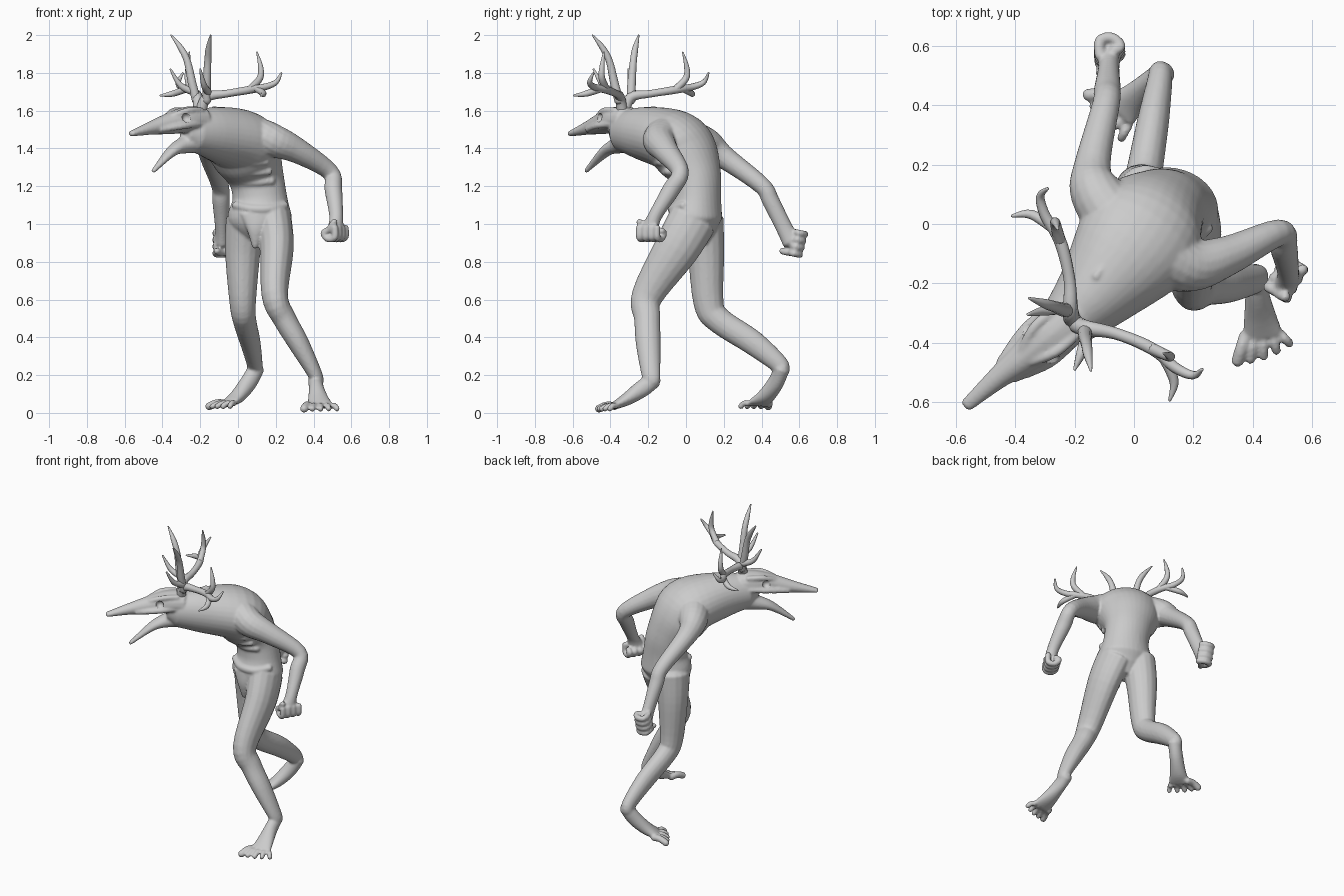
import bpy, bmesh, math
from mathutils import Vector as V

grey = bpy.data.materials.new("bone grey")
grey.diffuse_color = (0.6, 0.6, 0.6, 1)
X, Z = V((1, 0, 0)), V((0, 0, 1))
SH = V((.76, -.65, 0))      # shoulder line
HEAD = V((.65, -.76, 0))    # across the head


def smooth_path(rows, steps):
    """Catmull-Rom through rows (x, y, z, side radius[, depth radius])."""
    rows = [r if len(r) == 5 else (*r, r[3]) for r in rows]
    out, n = [], len(rows)
    for i in range(n - 1):
        a, b, c, d = rows[max(i - 1, 0)], rows[i], rows[i + 1], rows[min(i + 2, n - 1)]
        for k in range(steps):
            t = k / steps
            out.append([0.5 * (2 * q + (r - p) * t + (2 * p - 5 * q + 4 * r - s) * t * t
                               + (3 * q - p - 3 * r + s) * t ** 3) for p, q, r, s in zip(a, b, c, d)])
    return out + [list(rows[-1])]


def loft(bm, rows, side=X, side_end=None, sides=16, steps=5):
    """Closed tube of elliptical rings with softly rounded ends."""
    rings = smooth_path(rows, steps)
    pos = [V(r[:3]) for r in rings]
    loops, n = [], len(rings)

    def ring(c, s, f, a, b):
        angles = [2 * math.pi * j / sides for j in range(sides)]
        loops.append([bm.verts.new(c + s * a * math.cos(t) + f * b * math.sin(t)) for t in angles])
    for i, r in enumerate(rings):
        t = (pos[min(i + 1, n - 1)] - pos[max(i - 1, 0)]).normalized()
        f = t.cross(side.lerp(side_end or side, i / (n - 1))).normalized()
        s = f.cross(t)
        end = t * min(r[3:]) * .6
        if i == 0:
            ring(pos[i] - end, s, f, r[3] / 2, r[4] / 2)
        ring(pos[i], s, f, r[3], r[4])
        if i == n - 1:
            ring(pos[i] + end, s, f, r[3] / 2, r[4] / 2)
    for a, b in zip(loops, loops[1:]):
        for j in range(sides):
            k = (j + 1) % sides
            bm.faces.new((a[j], a[k], b[k], b[j]))
    bm.faces.new(loops[0][::-1])
    bm.faces.new(loops[-1])


def finish(bm, name, voxel=None):
    bmesh.ops.recalc_face_normals(bm, faces=bm.faces)
    me = bpy.data.meshes.new(name)
    bm.to_mesh(me)
    bm.free()
    me.materials.append(grey)
    me.shade_smooth()
    ob = bpy.data.objects.new(name, me)
    bpy.context.collection.objects.link(ob)
    if voxel:
        m = ob.modifiers.new("fuse", 'REMESH')
        m.mode, m.voxel_size, m.use_smooth_shade = 'VOXEL', voxel, True
        m = ob.modifiers.new("soften", 'SMOOTH')
        m.factor, m.iterations = .5, 4
    return ob


body = bmesh.new()

# torso and neck
loft(body, [(.12, .055, .95, .12, .1), (.115, .05, 1.03, .17, .14), (.115, .06, 1.14, .145, .125),
            (.095, .055, 1.25, .15, .13), (.05, .005, 1.36, .19, .165), (.005, -.065, 1.44, .21, .165),
            (-.13, -.23, 1.48, .14, .14), (-.24, -.34, 1.49, .09, .105)], X, SH, sides=32)
# spine ridge
loft(body, [(.12, .178, 1.05, .012), (.09, .15, 1.37, .016), (.04, .045, 1.53, .018), (-.13, -.18, 1.615, .012)])
# rib folds, mostly sunk into the chest
for i in range(3):
    c = V((.095, .055, 1.235)).lerp(V((.05, -.01, 1.34)), i / 2)
    s, f = V((.9, -.44, 0)) * (.14 + .015 * i), V((-.44, -.85, -.12)) * (.115 + .015 * i)
    arc = [c + s * math.cos(k * .5) + f * math.sin(k * .5) for k in range(1, 6)]
    loft(body, [(*p, .022) for p in arc], Z)
# waist rim and loincloth flap
loft(body, [(.25, -.01, 1.1, .022), (.17, -.065, 1.08, .025), (.07, -.065, 1.08, .025), (-.015, -.01, 1.1, .022)], Z)
loft(body, [(.1, -.06, 1.05, .09, .03), (.095, -.065, .97, .05, .03), (.09, -.055, .88, .016, .018)])

# left leg and foot, stepping forward
loft(body, [(.185, .035, 1.02, .1, .13), (.205, -.05, .87, .09, .12), (.195, -.205, .62, .07, .084),
            (.245, -.205, .5, .062, .07), (.32, -.2, .37, .056, .066), (.41, -.185, .2, .038, .05),
            (.415, -.175, .16, .036, .042)])
loft(body, [(.41, -.165, .175, .04), (.415, -.23, .13, .04, .046), (.425, -.31, .075, .055, .035),
            (.435, -.375, .04, .07, .022)])
# right leg and foot, trailing
loft(body, [(.04, .085, 1.02, .105, .115), (.025, .105, .85, .094, .098), (.025, .12, .58, .07, .08),
            (.035, .175, .49, .062, .07), (.065, .35, .375, .054, .066), (.088, .49, .26, .042, .05),
            (.085, .5, .22, .04, .046)])
loft(body, [(.1, .51, .24, .042), (.055, .475, .16, .042, .046), (0, .425, .09, .052, .038),
            (-.045, .385, .055, .068, .023)], V((.45, -.89, 0)))
# fanned toes
for root, ahead in ((V((.435, -.37, .035)), V((.03, -1, 0))), (V((-.04, .385, .048)), V((-.93, -.35, 0)))):
    across = V((-ahead.y, ahead.x, 0))
    for i in range(5):
        r = .016 if i else .022
        base = root + across * (i - 2) * .029
        tip = root + across * (i - 2) * .045 + ahead * (.094 - .0035 * i * i) - Z * .016
        mid = (base + tip) / 2 + Z * .012
        loft(body, [(*p, r) for p in (base, mid, tip)], across, sides=10)

# left arm, then right arm
loft(body, [(.07, -.1, 1.47, .11), (.19, -.14, 1.44, .09), (.32, -.105, 1.385, .067), (.488, -.03, 1.275, .046),
            (.505, -.08, 1.18, .047), (.52, -.165, 1.04, .037), (.515, -.195, .96, .04, .054)], V((.8, -.4, .4)))
loft(body, [(-.05, 0, 1.45, .11), (-.13, .11, 1.42, .088), (-.14, .2, 1.355, .062), (-.095, .4, 1.205, .047),
            (-.09, .45, 1.12, .046), (-.085, .525, .97, .036, .045), (-.085, .56, .91, .04, .054)])
# curled fingers and thumbs
for palm, across, down, curl in ((V((.54, -.2, .985)), V((.5, .85, 0)), -Z, V((-.85, .5, 0))),
                                 (V((-.115, .55, .905)), V((0, .25, .97)), V((0, 1, -.2)), X)):
    for i in range(4):
        p = palm + across * (i - 1.5) * .037
        path = [p, p + down * .055, p + down * .064 + curl * .042, p + down * .035 + curl * .07,
                p + down * .02 + curl * .045]
        loft(body, [(*q, .0185) for q in path], across, sides=10)
    p = palm - across * .055
    path = [p - down * .03, p + down * .015 + curl * .035, p + down * .04 + curl * .07 + across * .03]
    loft(body, [(*q, .018) for q in path], across, sides=10)

# skull with long snout, then lower jaw
loft(body, [(-.2, -.31, 1.545, .085, .08), (-.28, -.375, 1.55, .08, .07), (-.37, -.45, 1.53, .056, .056),
            (-.46, -.52, 1.508, .038, .036), (-.565, -.612, 1.478, .023, .015)], HEAD)
loft(body, [(-.2, -.3, 1.45, .085, .08), (-.28, -.355, 1.42, .055, .048), (-.35, -.425, 1.385, .04, .028),
            (-.448, -.53, 1.28, .012)], HEAD)
# brow and cheek ridges
for k in (-1, 1):
    for a, b, c, w in (((-.23, -.33, 1.6), (-.3, -.39, 1.6), (-.36, -.445, 1.57), .055),
                       ((-.24, -.335, 1.53), (-.33, -.415, 1.52), (-.43, -.495, 1.5), .07)):
        path = [V(a) + HEAD * k * w, V(b) + HEAD * k * w, V(c) + HEAD * k * w * .45]
        loft(body, [(*p, .018) for p in path], HEAD, sides=10)
creature = finish(body, "creature_body", .0075)

# eye sockets cut into the skull
cut = bmesh.new()
for k in (-1, 1):
    c = V((-.318, -.405, 1.562))
    loft(cut, [(*(c + HEAD * k * w), .024) for w in (.06, .13)], Z, sides=12, steps=1)
cutter = finish(cut, "eye_socket_cutter")
cutter.hide_render = cutter.hide_viewport = True
m = creature.modifiers.new("eye sockets", 'BOOLEAN')
m.operation, m.object, m.solver = 'DIFFERENCE', cutter, 'EXACT'

# antler tubes: beam, tall tine, brow tine, upright tine, hooked tine
beam = [(-.2, -.335, 1.58, .03), (-.165, -.35, 1.67, .027), (-.06, -.37, 1.69, .02), (.06, -.42, 1.71, .021),
        (.14, -.485, 1.725, .018), (.2, -.51, 1.75, .014), (.23, -.49, 1.8, .005)]
tall = [(-.165, -.355, 1.65, .024), (-.165, -.38, 1.75, .023), (-.16, -.405, 1.86, .019),
        (-.155, -.44, 1.93, .016), (-.145, -.495, 2, .004)]
brow = [(-.16, -.375, 1.7, .02), (-.18, -.44, 1.735, .016), (-.2, -.49, 1.82, .005)]
upright = [(.06, -.42, 1.71, .02), (.115, -.445, 1.77, .018), (.12, -.445, 1.83, .014), (.1, -.435, 1.91, .004)]
hook = [(.1, -.45, 1.715, .018), (.135, -.53, 1.69, .016), (.12, -.595, 1.68, .005)]
middle = V((-.2, -.33, 0))
across = HEAD.normalized()
for name, flip in (("left_antler", 0), ("right_antler", 2)):
    bm = bmesh.new()
    for tube in (beam, tall, brow, upright, hook):
        # the right antler mirrors the left across the turned head
        pts = [V(r[:3]) for r in tube]
        pts = [p - across * flip * (p - middle).dot(across) for p in pts]
        loft(bm, [(*p, r[3]) for p, r in zip(pts, tube)], V((.3, .4, .85)) if tube is hook else V((.7, -.7, .1)),
             sides=12)
    finish(bm, name)
